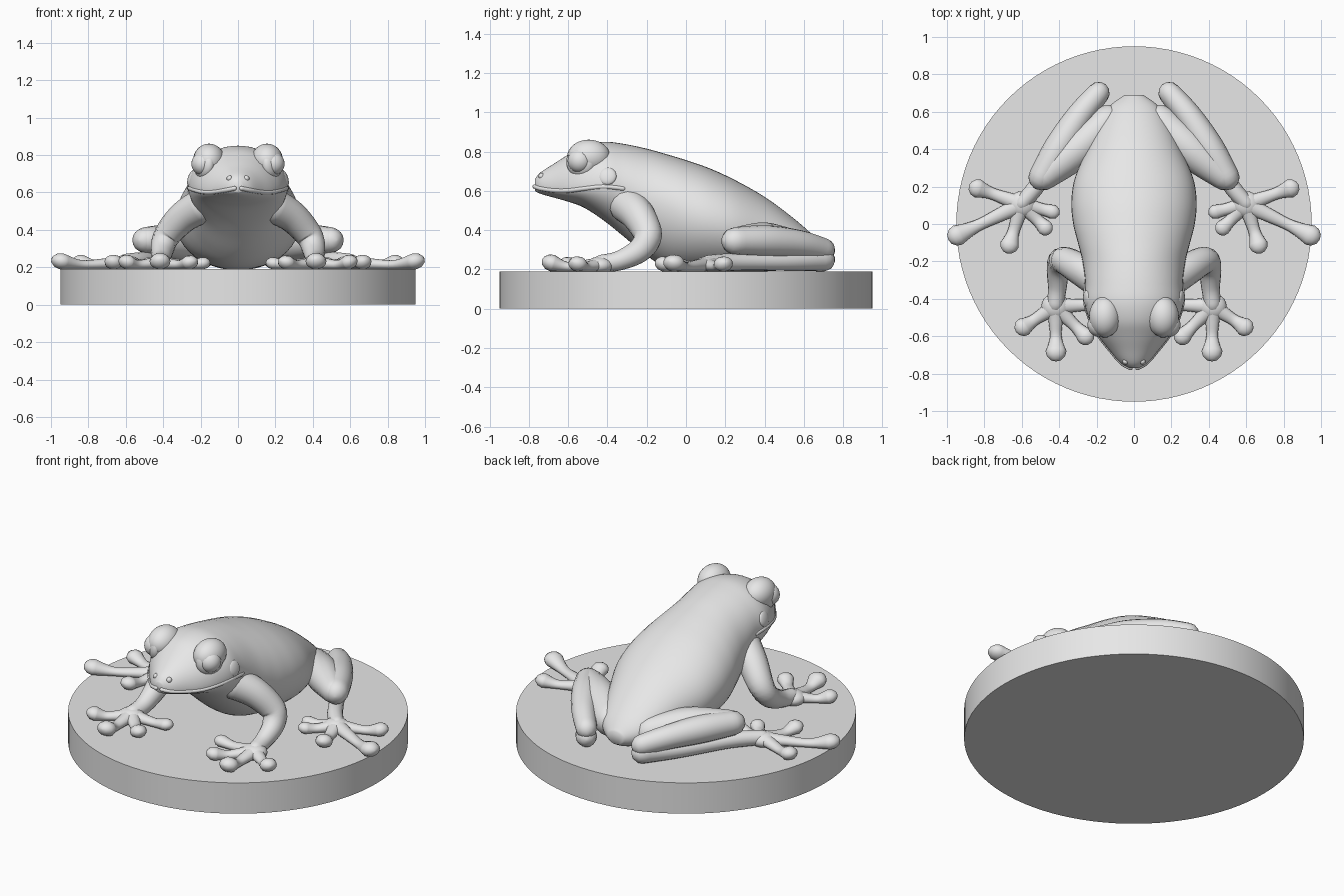
import bpy
import bmesh
from math import cos, sin, pi, radians
from mathutils import Matrix, Vector

if "Cube" in bpy.data.objects:
    bpy.data.objects.remove(bpy.data.objects["Cube"], do_unlink=True)

GROUND = 0.19

grey = bpy.data.materials.new("plain_grey")
grey.use_nodes = True
grey.diffuse_color = (0.8, 0.8, 0.8, 1)
grey.node_tree.nodes["Principled BSDF"].inputs["Base Color"].default_value = (0.8, 0.8, 0.8, 1)


def spline(rows, steps=5):
    """Smooth curve through rows of numbers of any length."""
    result = []
    for i in range(len(rows) - 1):
        before, start = rows[max(i - 1, 0)], rows[i]
        end, after = rows[i + 1], rows[min(i + 2, len(rows) - 1)]
        for s in range(steps):
            t = s / steps
            result.append([
                b + t * ((c - a) / 2 + t * ((2 * a - 5 * b + 4 * c - d) / 2
                                            + t * (3 * b - a - 3 * c + d) / 2))
                for a, b, c, d in zip(before, start, end, after)])
    result.append(list(rows[-1]))
    return result


def loft(bm, rings):
    """Closed skin through a list of point loops."""
    loops = [[bm.verts.new(p) for p in ring] for ring in rings]
    count = len(loops[0])
    for a, b in zip(loops, loops[1:]):
        for i in range(count):
            j = (i + 1) % count
            bm.faces.new((a[i], a[j], b[j], b[i]))
    bm.faces.new(loops[0])
    bm.faces.new(loops[-1])


def ball(bm, centre, size, facing=(0, 0, 1)):
    """Ellipsoid with the given half sizes, its third axis along facing."""
    turn = Vector(facing).to_track_quat('Z', 'Y').to_matrix().to_4x4()
    matrix = Matrix.Translation(centre) @ turn @ Matrix.Diagonal((*size, 1))
    bmesh.ops.create_uvsphere(bm, u_segments=24, v_segments=16, radius=1, matrix=matrix)


def limb(bm, rows, sides=16, flat=1.0):
    """Tapered tube through x, y, z, radius rows, with domed ends."""
    path = spline(rows)
    points = [Vector(p[:3]) for p in path]
    last = len(points) - 1
    rings = []
    for i, p in enumerate(points):
        along = (points[min(i + 1, last)] - points[max(i - 1, 0)]).normalized()
        across = along.cross(Vector((0, 0, 1))).normalized()
        up = across.cross(along) * flat
        angles = [0]
        if i == 0:
            angles = [radians(a) for a in (-85, -60, -30, 0)]
        elif i == last:
            angles = [radians(a) for a in (0, 30, 60, 85)]
        for dome in angles:
            centre = p + along * path[i][3] * sin(dome)
            radius = path[i][3] * cos(dome)
            rings.append([centre + radius * (across * cos(2 * pi * k / sides)
                                             + up * sin(2 * pi * k / sides))
                          for k in range(sides)])
    loft(bm, rings)


def toe(bm, root, tip, pad):
    """Slim toe that swells into a flattened round pad."""
    rows = []
    for t, radius in ((0, .048), (.35, .037), (.7, .032), (1, pad)):
        x, y = Vector(root).lerp(Vector(tip), t)
        rows.append((x, y, GROUND + radius * 0.75, radius))
    limb(bm, rows, flat=0.78)


def finish(name, bm):
    """Turn the mesh into a smooth grey object."""
    bmesh.ops.recalc_face_normals(bm, faces=bm.faces)
    mesh = bpy.data.meshes.new(name)
    bm.to_mesh(mesh)
    bm.free()
    mesh.materials.append(grey)
    for face in mesh.polygons:
        face.use_smooth = True
    bpy.context.collection.objects.link(bpy.data.objects.new(name, mesh))


# Round base
bpy.ops.mesh.primitive_cylinder_add(vertices=96, radius=0.95, depth=GROUND,
                                    location=(0, 0, GROUND / 2))
base = bpy.context.object
base.name = "round_base"
base.data.materials.append(grey)
bpy.ops.object.shade_smooth_by_angle(angle=radians(30))

# Head and trunk: y, half width, top, widest height, bottom
trunk = [
    (-.77, .025, .66, .63, .60),
    (-.74, .075, .695, .62, .585),
    (-.67, .135, .74, .61, .565),
    (-.60, .19, .785, .61, .545),
    (-.52, .235, .83, .62, .515),
    (-.42, .265, .85, .63, .45),
    (-.32, .26, .84, .62, .37),
    (-.20, .275, .815, .56, .27),
    (-.10, .30, .787, .52, .21),
    (0, .325, .757, .48, .19),
    (.12, .335, .715, .45, .185),
    (.25, .315, .655, .42, .185),
    (.40, .25, .57, .38, .19),
    (.53, .19, .475, .34, .20),
    (.63, .13, .39, .31, .22),
    (.69, .05, .325, .29, .25),
]
rings = []
for y, half, top, mid, bottom in spline(trunk):
    ring = []
    for k in range(48):
        a = 2 * pi * k / 48
        height = (top - mid) if sin(a) > 0 else (mid - bottom)
        ring.append((half * cos(a), y, mid + height * sin(a)))
    rings.append(ring)
body = bmesh.new()
loft(body, rings)
finish("head_and_trunk", body)

# Limb paths: x, y, z, radius
limbs = {
    "arm": [(.19, -.30, .53, .095), (.29, -.24, .47, .085), (.38, -.195, .37, .073),
            (.405, -.24, .295, .062), (.41, -.34, .245, .05), (.42, -.43, .23, .045)],
    "thigh": [(.14, .55, .31, .09), (.30, .40, .34, .10), (.48, .25, .345, .07)],
    "shin": [(.495, .25, .345, .07), (.40, .41, .345, .08),
             (.29, .58, .33, .07), (.19, .70, .30, .06)],
    "ankle": [(.19, .70, .25, .06), (.32, .53, .24, .047), (.46, .30, .238, .043),
              (.53, .19, .235, .045), (.60, .11, .23, .042)],
}
# Palm centre, then toe tips with pad radius
feet = {
    "hand": ((.42, -.44), [((.59, -.55), .05), ((.417, -.68), .056),
                           ((.26, -.60), .048), ((.19, -.43), .042)]),
    "foot": ((.60, .105), [((.835, .19), .05), ((.943, -.06), .056), ((.665, -.11), .05),
                           ((.475, -.02), .042), ((.435, .065), .038)]),
}

for side, prefix in ((1, "left_"), (-1, "right_")):
    # Arms and legs
    for name, rows in limbs.items():
        part = bmesh.new()
        limb(part, [(side * x, y, z, r) for x, y, z, r in rows])
        finish(prefix + name, part)

    # Hands and feet
    for name, ((px, py), digits) in feet.items():
        part = bmesh.new()
        ball(part, (side * px, py, GROUND + 0.03), (0.075, 0.07, 0.045))
        for (x, y), pad in digits:
            toe(part, (side * px, py), (side * x, y), pad)
        finish(prefix + name, part)

    # Brow, eyelid ring and eyeball
    gaze = (side * .87, -.48, .08)
    part = bmesh.new()
    ball(part, (side * .155, -.495, .773), (.085, .11, .088))
    ball(part, (side * .18, -.535, .752), (.082, .082, .045), gaze)
    finish(prefix + "eyelid", part)
    part = bmesh.new()
    ball(part, (side * .19, -.542, .754), (.062, .062, .058), gaze)
    finish(prefix + "eye", part)

    # Ear disc, nostril and lip
    part = bmesh.new()
    ball(part, (side * .25, -.40, .675), (.046, .046, .018), (side, -.1, .3))
    finish(prefix + "ear_disc", part)
    part = bmesh.new()
    ball(part, (side * .045, -.735, .675), (.016, .016, .016))
    finish(prefix + "nostril", part)
    part = bmesh.new()
    limb(part, [(side * (half - .006), y, mid - .008, .012)
                for y, half, top, mid, bottom in trunk[:7]], sides=8)
    finish(prefix + "lip", part)
